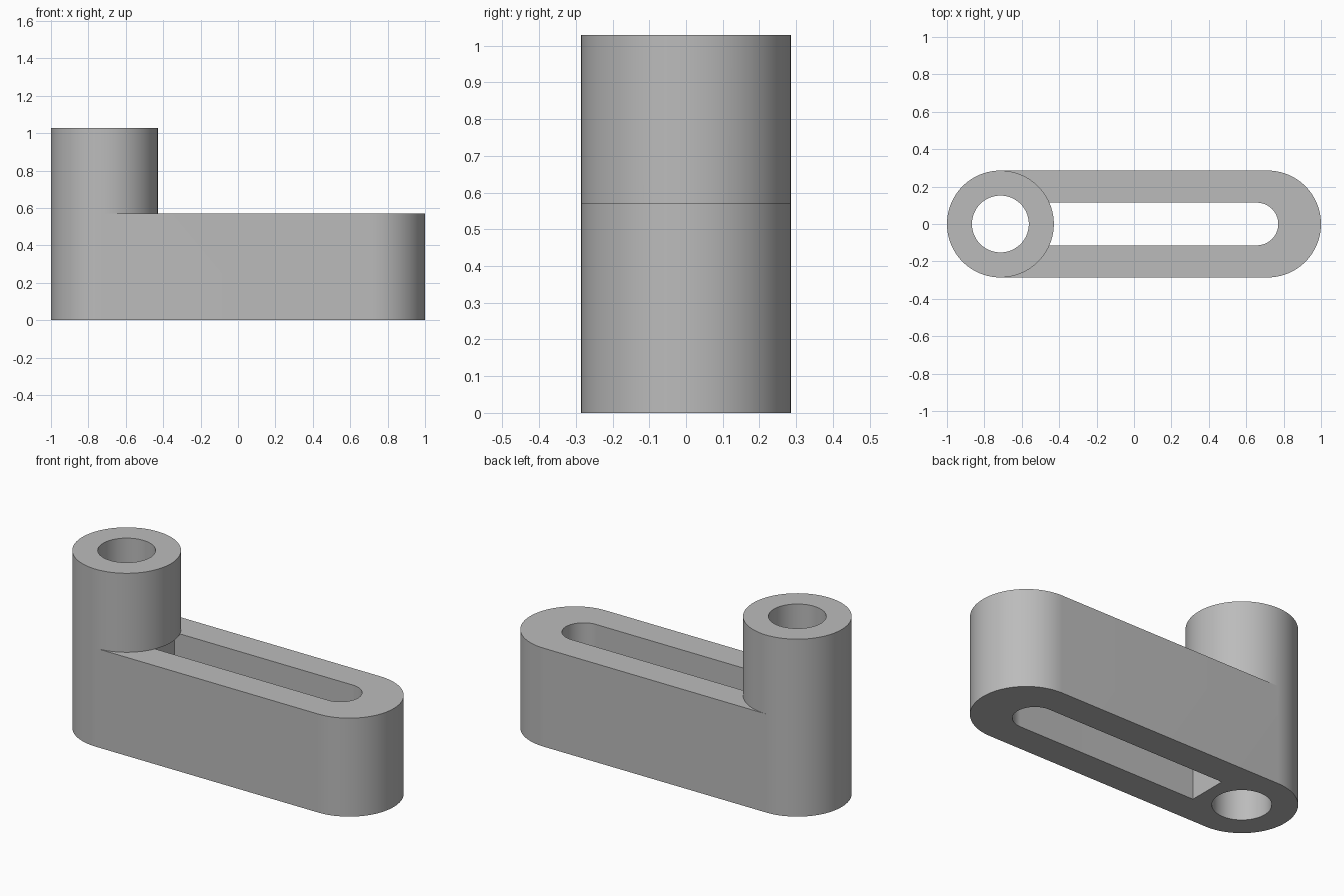
import bpy
import bmesh
from math import cos, sin, pi

cube = bpy.data.objects.get("Cube")
if cube:
    bpy.data.objects.remove(cube, do_unlink=True)

RADIUS = 2 / 7        # rounded ends and post
END_X = 1 - RADIUS    # centre of each rounded end
BAR_TOP = 0.571
POST_TOP = 1.029
BORE = 0.152
SLOT = 0.114          # half width of the slot
SLOT_START, SLOT_END = -0.486, 0.771
STEPS = 48            # segments per half circle

grey = bpy.data.materials.new("plain grey")
grey.use_nodes = True
grey.diffuse_color = (0.5, 0.5, 0.5, 1)
grey.node_tree.nodes["Principled BSDF"].inputs["Base Color"].default_value = grey.diffuse_color


def arc(x, r, start):
    """Half circle of points around (x, 0), counter-clockwise."""
    return [(x + r * cos(start + pi * i / STEPS), r * sin(start + pi * i / STEPS))
            for i in range(STEPS + 1)]


def circle(x, r):
    return arc(x, r, -pi / 2)[:-1] + arc(x, r, pi / 2)[:-1]


def prism(name, outline, low, high):
    """Extrude a flat outline from one height to another."""
    bm = bmesh.new()
    base = bm.faces.new([bm.verts.new((x, y, low)) for x, y in outline])
    grown = bmesh.ops.extrude_face_region(bm, geom=[base], use_keep_orig=True)
    top = [v for v in grown["geom"] if isinstance(v, bmesh.types.BMVert)]
    bmesh.ops.translate(bm, verts=top, vec=(0, 0, high - low))
    bmesh.ops.recalc_face_normals(bm, faces=bm.faces)
    mesh = bpy.data.meshes.new(name)
    bm.to_mesh(mesh)
    bm.free()
    mesh.materials.append(grey)
    obj = bpy.data.objects.new(name, mesh)
    bpy.context.collection.objects.link(obj)
    return obj


def combine(target, other, operation):
    """Apply a boolean and discard the helper."""
    mod = target.modifiers.new(operation.lower(), "BOOLEAN")
    mod.object, mod.operation, mod.solver = other, operation, "EXACT"
    bpy.context.view_layer.objects.active = target
    bpy.ops.object.modifier_apply(modifier=mod.name)
    bpy.data.objects.remove(other, do_unlink=True)


# Bar with two rounded ends
arm = prism("slotted_arm", arc(END_X, RADIUS, -pi / 2) + arc(-END_X, RADIUS, pi / 2), 0, BAR_TOP)

# Slot: round at the far end, square beside the post
slot_outline = arc(SLOT_END - SLOT, SLOT, -pi / 2) + [(SLOT_START, SLOT), (SLOT_START, -SLOT)]
combine(arm, prism("slot_cutter", slot_outline, -0.1, BAR_TOP + 0.1), "DIFFERENCE")

# Post standing on the rounded end, overhanging the slot
combine(arm, prism("post", circle(-END_X, RADIUS), BAR_TOP, POST_TOP), "UNION")

# Bore through the post and bar
combine(arm, prism("bore_cutter", circle(-END_X, BORE), -0.1, POST_TOP + 0.1), "DIFFERENCE")

# Smooth curved walls, crisp rims
bpy.ops.object.select_all(action="DESELECT")
arm.select_set(True)
bpy.context.view_layer.objects.active = arm
bpy.ops.object.shade_smooth_by_angle(angle=pi / 6)
